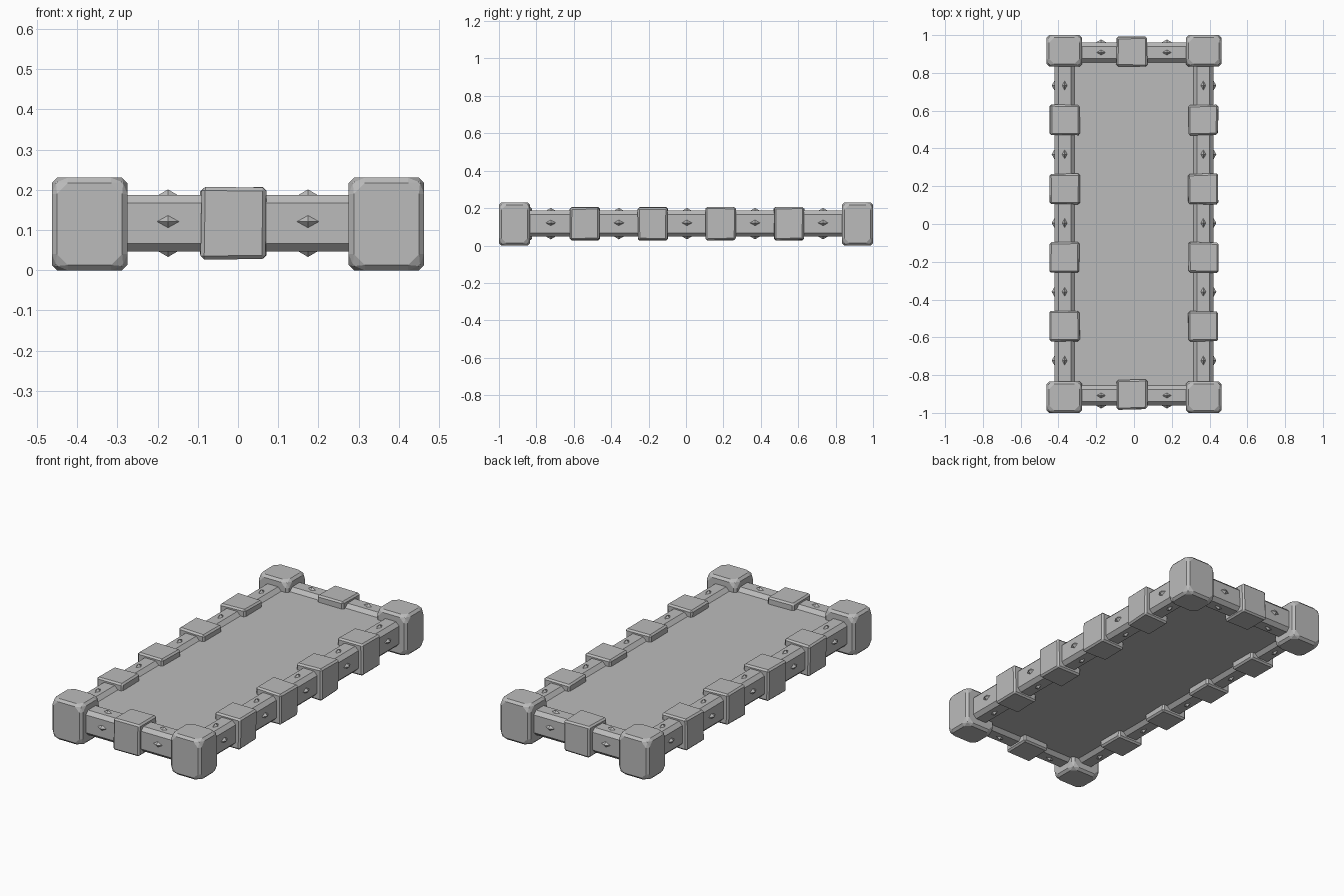
import bpy, bmesh, random
from mathutils import Vector, Matrix

random.seed(4)
cube = bpy.data.objects.get("Cube")
if cube:
    bpy.data.objects.remove(cube, do_unlink=True)

stone = bpy.data.materials.new("grey stone")
stone.use_nodes = True
GREY = (0.5, 0.5, 0.5, 1)
stone.diffuse_color = GREY
stone.node_tree.nodes["Principled BSDF"].inputs["Base Color"].default_value = GREY

MID_Z = 0.117


def finish(name, bm):
    bmesh.ops.recalc_face_normals(bm, faces=bm.faces)
    mesh = bpy.data.meshes.new(name)
    bm.to_mesh(mesh)
    bm.free()
    mesh.materials.append(stone)
    obj = bpy.data.objects.new(name, mesh)
    bpy.context.collection.objects.link(obj)
    return obj


def box(name, centre, size, bevel=0, jitter=0, corner_cut=0, along=None):
    """Box with optional cut corners, bevelled edges and a hand-hewn wobble."""
    bm = bmesh.new()
    bmesh.ops.create_cube(bm, size=1)
    for v in bm.verts:
        v.co = Vector(a * b for a, b in zip(v.co, size))
        v.co += Vector(random.uniform(-jitter, jitter) for _ in range(3))
    if corner_cut:
        bmesh.ops.bevel(bm, geom=bm.verts[:], offset=corner_cut, segments=1,
                        affect='VERTICES', profile=0.5)
    if bevel:
        edges = bm.edges[:]
        if along is not None:
            # Only the long edges of a beam
            edges = [e for e in edges
                     if abs((e.verts[0].co - e.verts[1].co)[along]) > 0.3]
        bmesh.ops.bevel(bm, geom=edges, offset=bevel, segments=1,
                        affect='EDGES', profile=0.5)
    bmesh.ops.translate(bm, verts=bm.verts, vec=centre)
    return finish(name, bm)


def stud(name, centre, normal, run):
    """Low four-sided pyramid stretched along the beam."""
    n, r = Vector(normal), Vector(run)
    side = n.cross(r)
    c = Vector(centre) - n * 0.003
    bm = bmesh.new()
    ring = [bm.verts.new(c + d) for d in
            (r * 0.036, side * 0.02, -r * 0.036, -side * 0.02)]
    tip = bm.verts.new(c + n * 0.021)
    bm.faces.new(ring)
    for i in range(4):
        bm.faces.new((ring[i], ring[(i + 1) % 4], tip))
    return finish(name, bm)


# Sunken slab between the beams
box("floor_panel", (0, 0, MID_Z), (0.66, 1.74, 0.1))

# Long side beams with bands and studs
for s, label in ((1, "left"), (-1, "right")):
    x = 0.367 * s
    box(label + "_beam", (x, 0, MID_Z), (0.106, 1.84, 0.14), 0.02, along=1)
    for i in range(4):
        y = (i - 1.5) * 0.364 + 0.004
        box(f"{label}_band_{i + 1}", (x, y, MID_Z), (0.157, 0.16, 0.175),
            0.009, 0.003)
    for i in range(5):
        y = (i - 2) * 0.364 + 0.005
        for nm, pos, n in (("top", (x, y, 0.183), (0, 0, 1)),
                           ("bottom", (x, y, 0.051), (0, 0, -1)),
                           ("outer", (0.418 * s, y, 0.121), (s, 0, 0))):
            stud(f"{label}_{nm}_stud_{i + 1}", pos, n, (0, 1, 0))

# Short end beams with one band and two studs each side of it
for s, label in ((1, "back"), (-1, "front")):
    y = 0.908 * s
    box(label + "_beam", (0, y, MID_Z), (0.74, 0.106, 0.14), 0.02, along=0)
    box(label + "_band", (-0.012, y + 0.005, MID_Z), (0.161, 0.157, 0.175),
        0.009, 0.003)
    for k, side in ((1, "left"), (-1, "right")):
        x = 0.174 * k
        for nm, pos, n in (("top", (x, y, 0.183), (0, 0, 1)),
                           ("bottom", (x, y, 0.051), (0, 0, -1)),
                           ("outer", (x, 0.959 * s, 0.121), (0, s, 0))):
            stud(f"{label}_{nm}_stud_{side}", pos, n, (1, 0, 0))
        # Heavy corner block
        box(f"{label}_{side}_corner", (0.369 * k, 0.917 * s, 0.115),
            (0.188, 0.166, 0.23), 0.013, 0, 0.035)
